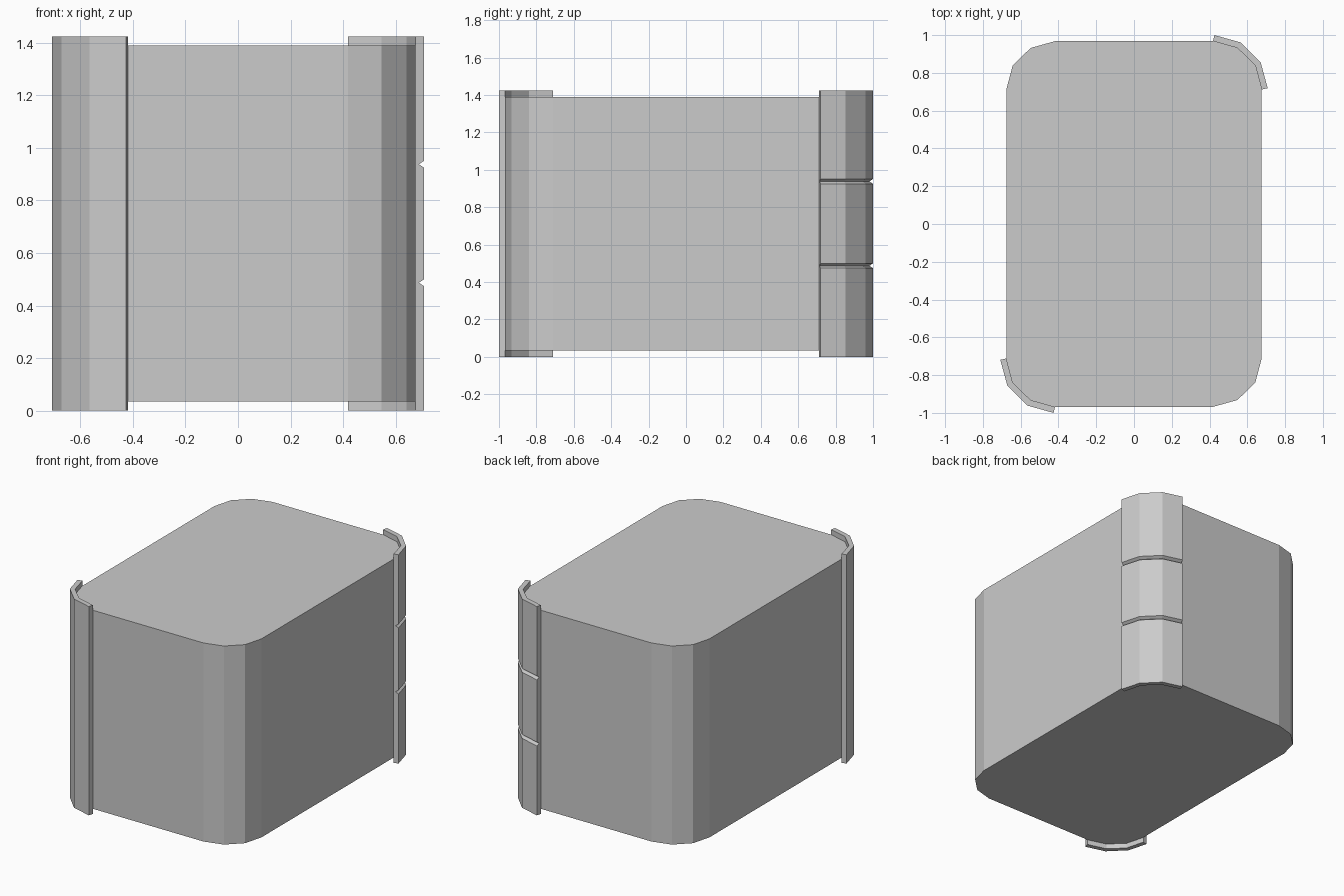
import bpy, bmesh

if "Cube" in bpy.data.objects:
    bpy.data.objects.remove(bpy.data.objects["Cube"])

grey = bpy.data.materials.new("plain grey")
grey.diffuse_color = (0.6, 0.6, 0.6, 1)
grey.use_nodes = True
grey.node_tree.nodes["Principled BSDF"].inputs["Base Color"].default_value = grey.diffuse_color

# One rounded corner of the box, and the same corner pushed outwards
INNER = [(0.676, 0.712), (0.642, 0.840), (0.547, 0.932), (0.418, 0.968)]
OUTER = [(0.708, 0.719), (0.671, 0.854), (0.565, 0.961), (0.426, 1.0)]
HEIGHT = 1.425


def finish(name, bm):
    bmesh.ops.recalc_face_normals(bm, faces=bm.faces)
    mesh = bpy.data.meshes.new(name)
    bm.to_mesh(mesh)
    bm.free()
    mesh.materials.append(grey)
    obj = bpy.data.objects.new(name, mesh)
    bpy.context.collection.objects.link(obj)


def rounded_box(name, z0, z1):
    q = INNER
    outline = (q + [(-x, y) for x, y in reversed(q)]
               + [(-x, -y) for x, y in q] + [(x, -y) for x, y in reversed(q)])
    bm = bmesh.new()
    base = bm.faces.new([bm.verts.new((x, y, z0)) for x, y in outline])
    top = bmesh.ops.extrude_face_region(bm, geom=[base], use_keep_orig=True)
    bmesh.ops.translate(bm, vec=(0, 0, z1 - z0),
                        verts=[v for v in top["geom"] if isinstance(v, bmesh.types.BMVert)])
    finish(name, bm)


def corner_strip(name, side, notches=()):
    # Section: (depth from inner 0 to outer 1, height), swept round the corner
    section = [(0, 0), (1, 0)]
    for z in notches:
        section += [(1, z - 0.013), (0.4, z), (1, z + 0.013)]
    section += [(1, HEIGHT), (0, HEIGHT)]
    bm = bmesh.new()
    rings = []
    for (ix, iy), (ox, oy) in zip(INNER, OUTER):
        rings.append([bm.verts.new((side * (ix + (ox - ix) * t),
                                    side * (iy + (oy - iy) * t), z)) for t, z in section])
    n = len(section)
    for a, b in zip(rings, rings[1:]):
        for i in range(n):
            j = (i + 1) % n
            bm.faces.new((a[i], a[j], b[j], b[i]))
    bm.faces.new(rings[0])
    bm.faces.new(rings[-1])
    finish(name, bm)


# Main body
rounded_box("body", 0.035, 1.39)
# Plain strip on the front left corner, notched hinge strip on the back right
corner_strip("front_corner_strip", -1)
corner_strip("hinge_strip", 1, (0.487, 0.938))
